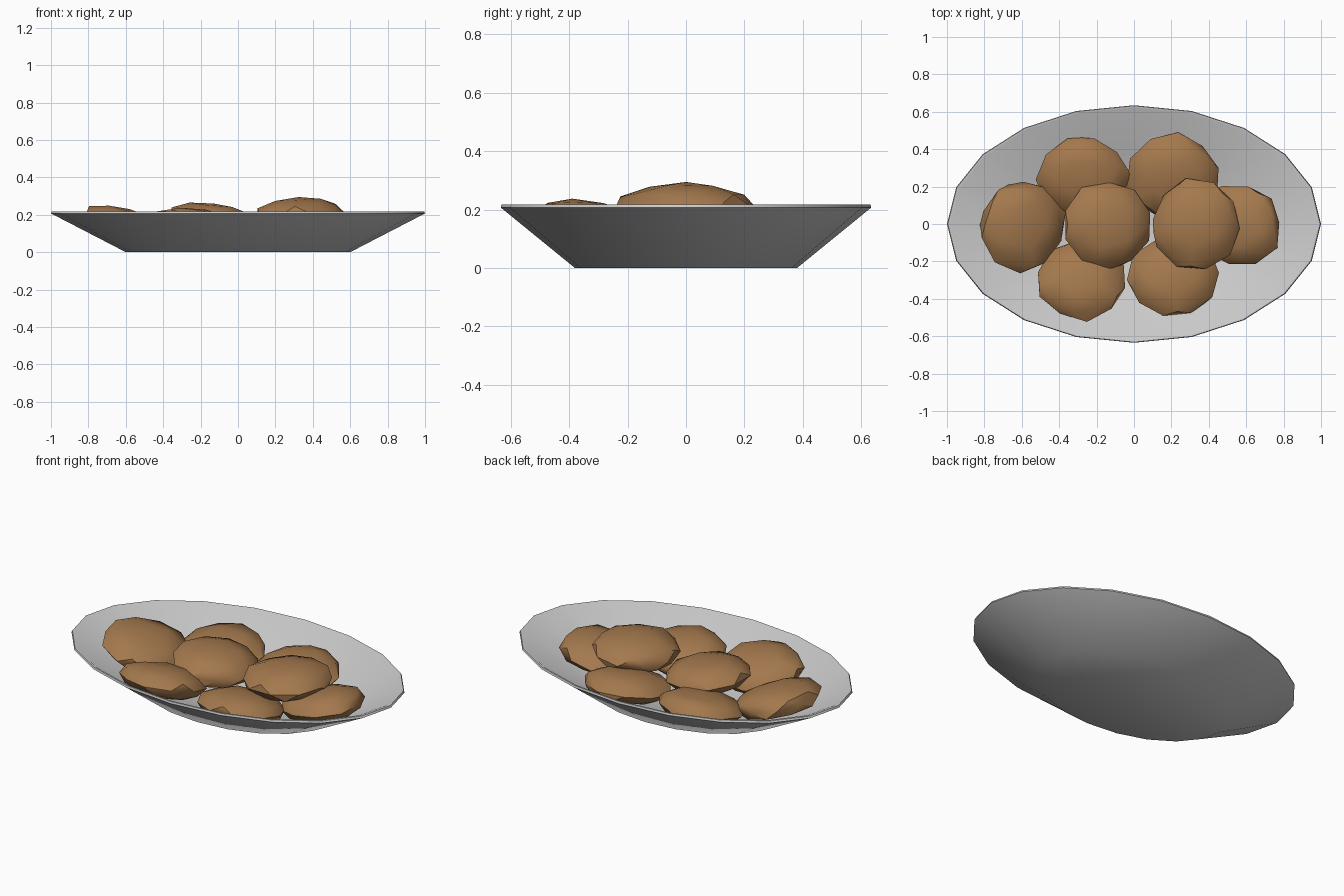
import bpy, bmesh, math, random
from mathutils import Matrix, Vector

if "Cube" in bpy.data.objects:
    bpy.data.objects.remove(bpy.data.objects["Cube"])

def material(name, rgb):
    m = bpy.data.materials.new(name)
    m.diffuse_color = (*rgb, 1)
    m.use_nodes = True
    m.node_tree.nodes["Principled BSDF"].inputs["Base Color"].default_value = m.diffuse_color
    return m

GREY = material("light grey", (0.60, 0.60, 0.60))
BROWN = material("potato brown", (0.37, 0.19, 0.075))

def finish(bm, name, mat, angle):
    bmesh.ops.recalc_face_normals(bm, faces=bm.faces)
    me = bpy.data.meshes.new(name)
    bm.to_mesh(me)
    bm.free()
    ob = bpy.data.objects.new(name, me)
    bpy.context.collection.objects.link(ob)
    me.materials.append(mat)
    bpy.ops.object.select_all(action='DESELECT')
    ob.select_set(True)
    bpy.context.view_layer.objects.active = ob
    bpy.ops.object.shade_smooth_by_angle(angle=math.radians(angle))
    return ob

# Oval bowl: 20-sided profile of (radius, height), squashed along y
SIDES, DEPTH = 20, 0.635
profile = [(0.60, 0), (1.0, 0.207), (0.995, 0.218), (0.98, 0.218), (0.59, 0.02)]
bm = bmesh.new()
rings = []
for r, z in profile:
    rings.append([bm.verts.new((r * math.cos(a), r * DEPTH * math.sin(a), z))
                  for a in (2 * math.pi * i / SIDES for i in range(SIDES))])
for lo, hi in zip(rings, rings[1:]):
    for i in range(SIDES):
        j = (i + 1) % SIDES
        bm.faces.new((lo[i], lo[j], hi[j], hi[i]))
bm.faces.new(rings[0][::-1])
bm.faces.new(rings[-1])
finish(bm, "oval_bowl", GREY, 40)

# Potatoes: x, y, z, radius x, radius y, half thickness, tilt about x, tilt about y
potatoes = [
    (-0.60, -0.01, 0.150, 0.245, 0.250, 0.085, 0, 14),
    (-0.27, 0.25, 0.115, 0.250, 0.235, 0.085, 10, 0),
    (0.21, 0.25, 0.115, 0.250, 0.245, 0.085, 10, 0),
    (-0.14, -0.01, 0.175, 0.240, 0.245, 0.090, 0, 6),
    (0.33, 0.00, 0.205, 0.250, 0.250, 0.090, 0, -3),
    (0.56, -0.01, 0.120, 0.240, 0.225, 0.085, 0, -10),
    (-0.28, -0.30, 0.140, 0.250, 0.225, 0.090, -14, 0),
    (0.21, -0.28, 0.115, 0.250, 0.225, 0.085, -10, 0),
]
random.seed(5)
for n, (x, y, z, rx, ry, rz, tx, ty) in enumerate(potatoes):
    bm = bmesh.new()
    bmesh.ops.create_icosphere(bm, subdivisions=2, radius=1)
    spin = Matrix.Rotation(random.uniform(0, 6), 4, 'Z')
    place = (Matrix.Translation((x, y, z))
             @ Matrix.Rotation(math.radians(tx), 4, 'X')
             @ Matrix.Rotation(math.radians(ty), 4, 'Y')
             @ Matrix.Diagonal((rx, ry, rz, 1)) @ spin)
    for v in bm.verts:
        v.co = place @ (v.co * random.uniform(0.92, 1.03))
    finish(bm, f"potato_{n + 1}", BROWN, 35)
